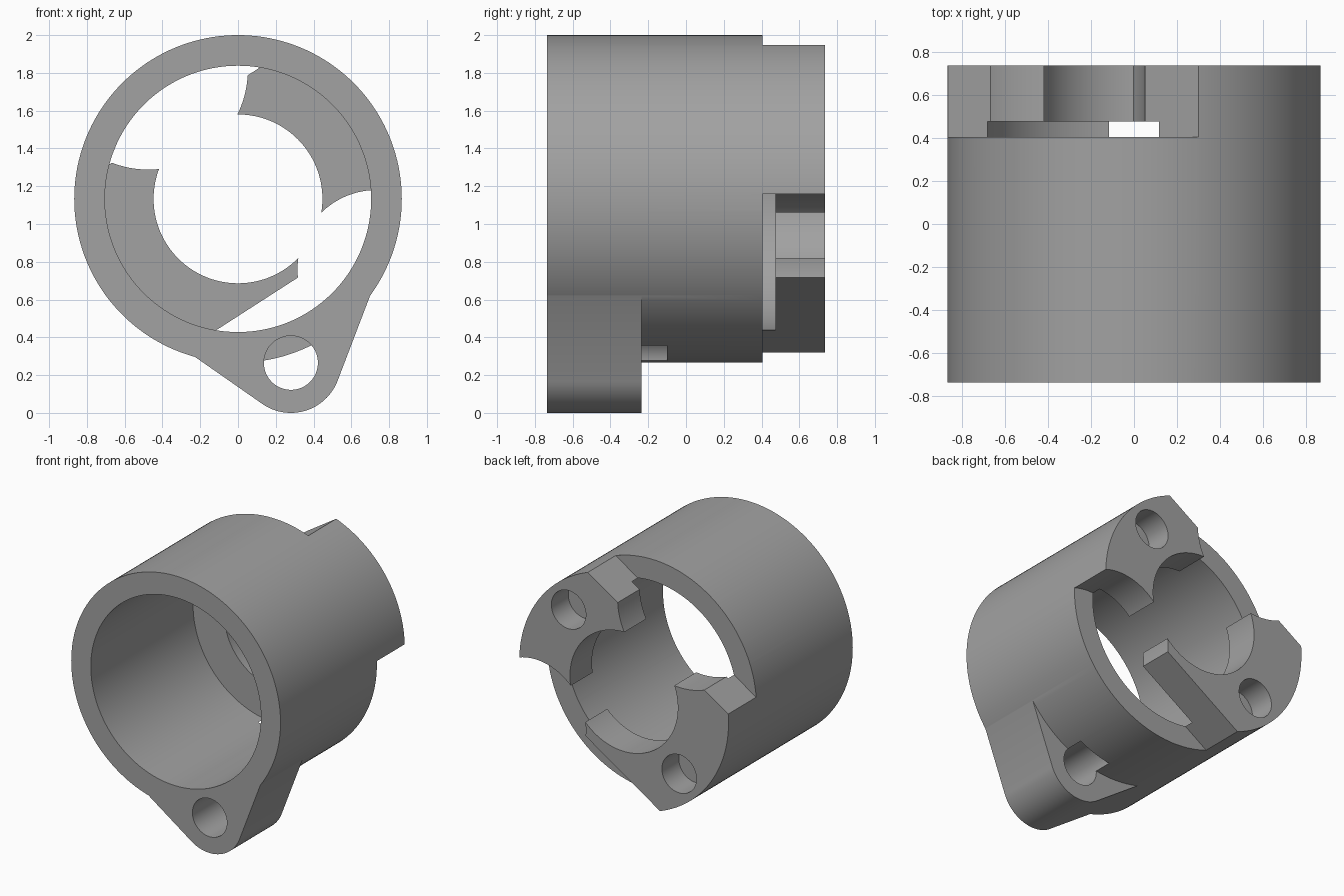
import bpy, bmesh, math

if "Cube" in bpy.data.objects:
    bpy.data.objects.remove(bpy.data.objects["Cube"])

CZ = 1.133                      # height of the tube axis
R_OUT, R_BORE, R_LIP = 0.867, 0.705, 0.447
FRONT, SHOULDER, LIP, BACK = -0.735, 0.405, 0.475, 0.735

grey = bpy.data.materials.new("grey")
grey.diffuse_color = (0.36, 0.36, 0.36, 1)
grey.use_nodes = True
grey.node_tree.nodes["Principled BSDF"].inputs["Base Color"].default_value = grey.diffuse_color


def prism(name, pts, y0, y1):
    """Extrude an (x, z) outline along y."""
    bm = bmesh.new()
    a = [bm.verts.new((x, y0, z)) for x, z in pts]
    b = [bm.verts.new((x, y1, z)) for x, z in pts]
    n = len(pts)
    bm.faces.new(a)
    bm.faces.new(b[::-1])
    for i in range(n):
        j = (i + 1) % n
        bm.faces.new((a[j], a[i], b[i], b[j]))
    bmesh.ops.recalc_face_normals(bm, faces=bm.faces)
    me = bpy.data.meshes.new(name)
    bm.to_mesh(me)
    bm.free()
    ob = bpy.data.objects.new(name, me)
    bpy.context.collection.objects.link(ob)
    me.materials.append(grey)
    return ob


def arc(x, z, r, a0=0, a1=360, n=128):
    full = a1 - a0 == 360
    steps = n if full else n + 1
    return [(x + r * math.cos(math.radians(a0 + (a1 - a0) * i / n)),
             z + r * math.sin(math.radians(a0 + (a1 - a0) * i / n)))
            for i in range(steps)]


def combine(target, tool, op):
    """Apply a boolean and discard the tool."""
    tool.hide_render = True
    m = target.modifiers.new(op, 'BOOLEAN')
    m.operation, m.object, m.solver = op, tool, 'EXACT'
    bpy.context.view_layer.objects.active = target
    bpy.ops.object.modifier_apply(modifier=m.name)
    bpy.data.objects.remove(tool, do_unlink=True)


# Solid barrel
body = prism("tube_housing", arc(0, CZ, R_OUT, n=160), FRONT, BACK)

# Slanted openings that leave two rear flanges
slope = 0.644
for s in (1, -1):
    def line(x):
        return CZ + s * (0.183 + slope * (s * x + 0.68))
    cut = [(-1.5, line(-1.5)), (1.5, line(1.5)),
           (1.5, CZ + s * 3), (-1.5, CZ + s * 3)]
    combine(body, prism("slant_cutter", cut, SHOULDER, 1), 'DIFFERENCE')

# Round reliefs at the ends of the flanges
for x, z, r in ((-0.475, 1.815, 0.527), (0.735, 0.76, 0.42)):
    combine(body, prism("relief_cutter", arc(x, z, r), SHOULDER, 1), 'DIFFERENCE')

# Mounting lug below the front end
lug = [(-0.25, 0.312)] + arc(0.28, 0.265, 0.265, 236, 338, 32) + [(0.70, 0.622), (0.2, 1.0)]
combine(body, prism("lug", lug, FRONT, -0.235), 'UNION')

# Main bore, then the narrower bore through the rear lips
combine(body, prism("bore_cutter", arc(0, CZ, R_BORE, n=160), -1, LIP), 'DIFFERENCE')
combine(body, prism("lip_cutter", arc(0, CZ, R_LIP), 0, 1), 'DIFFERENCE')

# Lug hole, and a blind screw hole in each rear flange
combine(body, prism("lug_hole_cutter", arc(0.28, 0.265, 0.143, n=64), -1, -0.1), 'DIFFERENCE')
for s in (1, -1):
    hole = arc(s * 0.458, CZ + s * 0.492, 0.143, n=64)
    combine(body, prism("screw_hole_cutter", hole, 0.535, 1), 'DIFFERENCE')

bpy.ops.object.select_all(action='DESELECT')
body.select_set(True)
bpy.context.view_layer.objects.active = body
bpy.ops.object.shade_smooth_by_angle(angle=math.radians(25))
